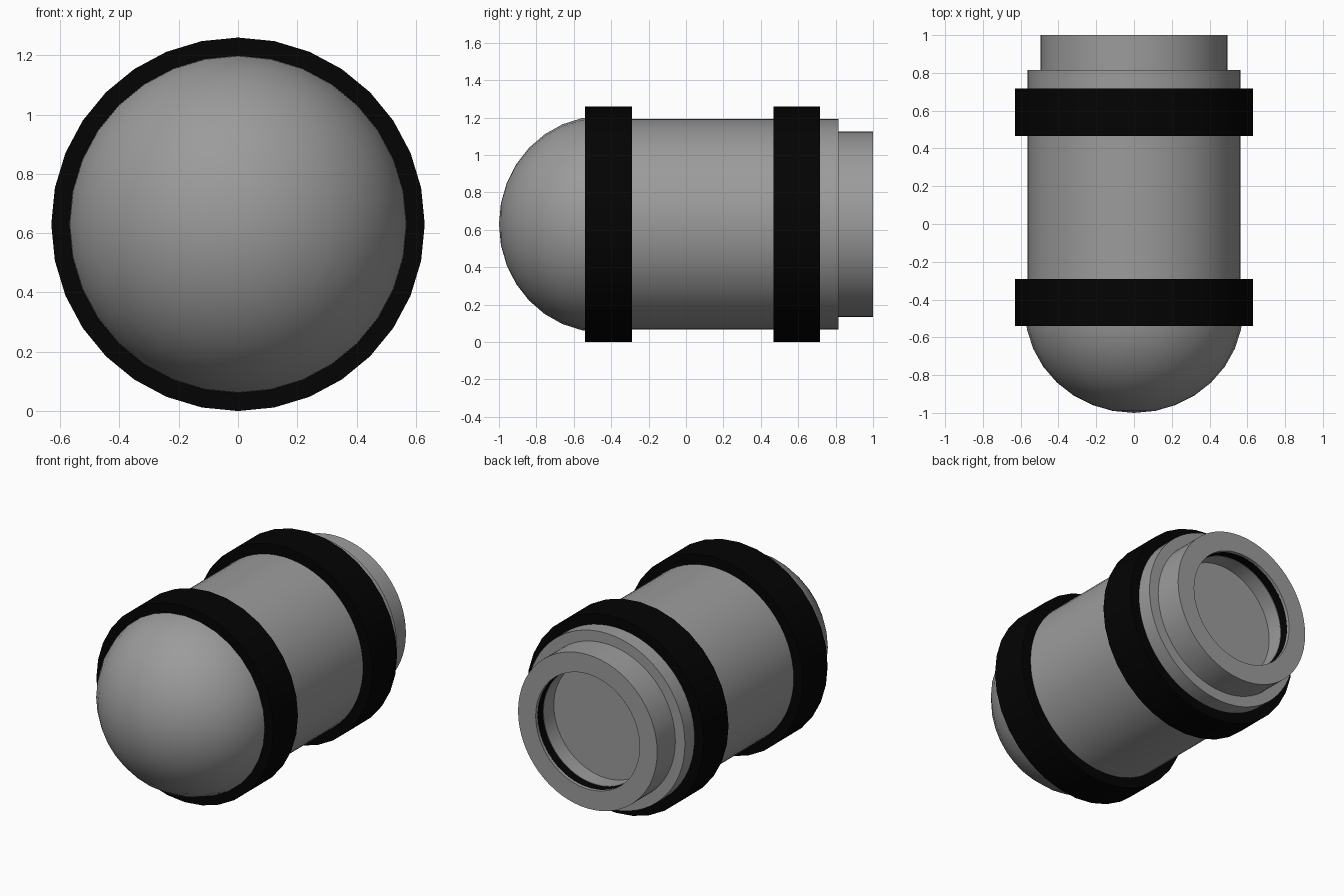
import bpy, bmesh
from math import sin, cos, pi, radians

if "Cube" in bpy.data.objects:
    bpy.data.objects.remove(bpy.data.objects["Cube"])

CZ = 0.63  # height of the long axis


def material(name, v):
    m = bpy.data.materials.new(name)
    m.diffuse_color = (v, v, v, 1)
    m.use_nodes = True
    m.node_tree.nodes["Principled BSDF"].inputs["Base Color"].default_value = m.diffuse_color
    return m


black = material("black", 0.001)
grey = material("dark_grey", 0.33)


def lathe(name, profile, sides, mat, closed=False):
    """Spin (y, radius) points around the y axis."""
    bm = bmesh.new()
    rings = []
    for y, r in profile:
        if r == 0:
            rings.append([bm.verts.new((0, y, CZ))] * sides)
        else:
            rings.append([bm.verts.new((r * sin(2 * pi * i / sides), y,
                                        CZ + r * cos(2 * pi * i / sides)))
                          for i in range(sides)])
    pairs = list(zip(rings, rings[1:]))
    if closed:
        pairs.append((rings[-1], rings[0]))
    for a, b in pairs:
        for i in range(sides):
            j = (i + 1) % sides
            bm.faces.new(list(dict.fromkeys((a[i], a[j], b[j], b[i]))))
    bmesh.ops.recalc_face_normals(bm, faces=bm.faces)
    me = bpy.data.meshes.new(name)
    bm.to_mesh(me)
    bm.free()
    me.materials.append(mat)
    ob = bpy.data.objects.new(name, me)
    bpy.context.collection.objects.link(ob)
    bpy.ops.object.select_all(action='DESELECT')
    ob.select_set(True)
    bpy.context.view_layer.objects.active = ob
    bpy.ops.object.shade_smooth_by_angle(angle=radians(35))
    return ob


# rounded nose, its edge tucked inside the front band
N = 8
lathe("nose_dome", [(-0.45 - 0.55 * cos(pi / 2 * k / N), 0.578 * sin(pi / 2 * k / N))
                    for k in range(N + 1)] + [(-0.45, 0)], 32, grey)

# main barrel
lathe("barrel", [(-0.5, 0), (-0.5, 0.563), (0.815, 0.563), (0.815, 0.0)], 64, grey)

# rear collar: a short tube with an open mouth and a groove inside
lathe("rear_collar", [(0.80, 0.495), (1.0, 0.495), (1.0, 0.37), (0.98, 0.37),
                      (0.98, 0.385), (0.92, 0.385), (0.92, 0.37), (0.80, 0.37)],
      64, grey, closed=True)

# dark ring set in the groove
lathe("mouth_seal", [(0.922, 0.384), (0.978, 0.384), (0.978, 0.371), (0.922, 0.371)],
      64, black, closed=True)

# two black bands around the barrel
for name, y in (("front_band", -0.415), ("rear_band", 0.592)):
    lathe(name, [(y - 0.125, 0.55), (y - 0.125, 0.63), (y + 0.125, 0.63),
                 (y + 0.125, 0.55)], 32, black, closed=True)
